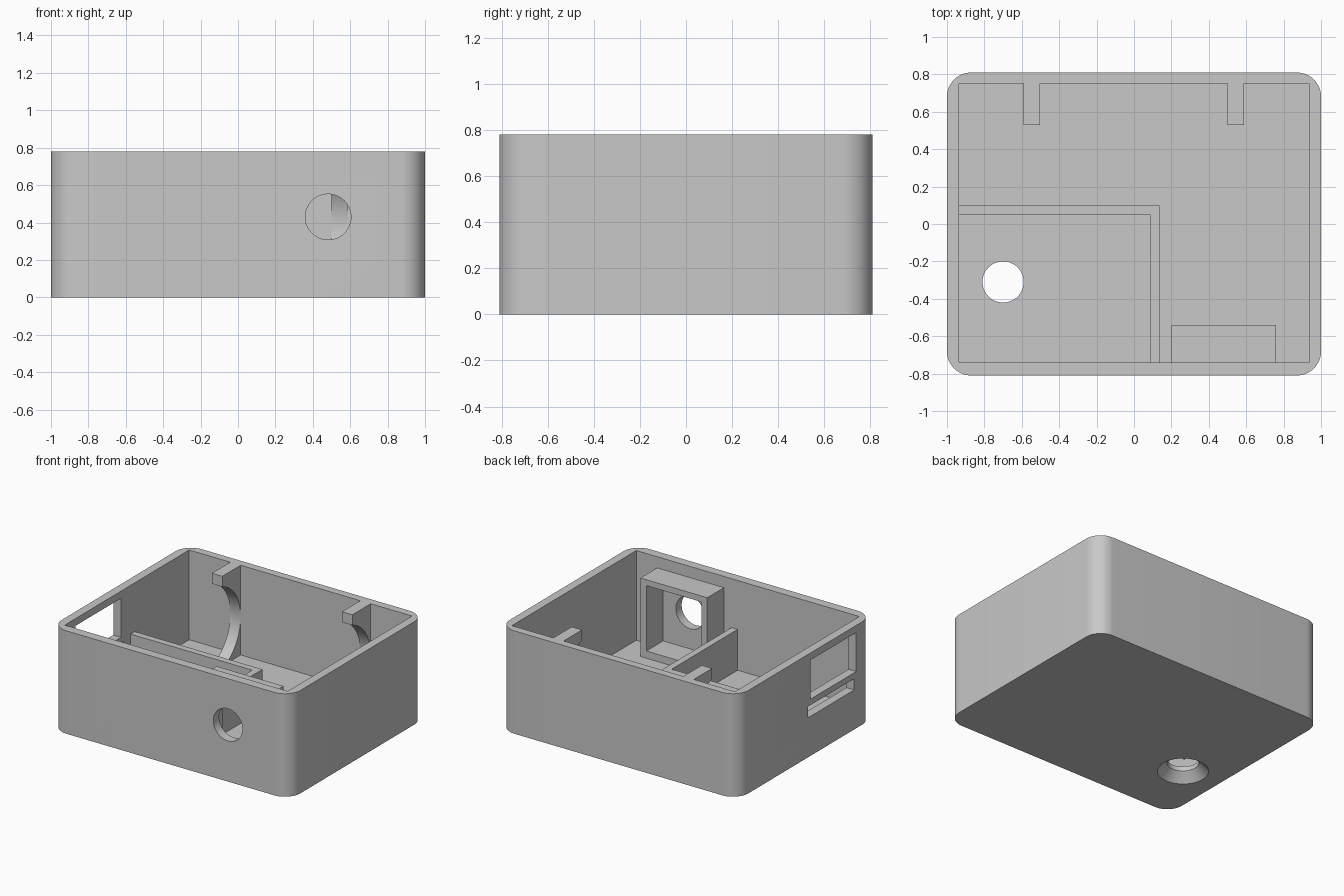
import bpy, bmesh, math
from mathutils import Matrix, Vector

old = bpy.data.objects.get("Cube")
if old:
    bpy.data.objects.remove(old, do_unlink=True)

GREY = (0.58, 0.58, 0.58, 1.0)
mat = bpy.data.materials.new("plain grey")
mat.use_nodes = True
mat.diffuse_color = GREY
mat.node_tree.nodes["Principled BSDF"].inputs["Base Color"].default_value = GREY

FLOOR, TOP = 0.10, 0.78


def finish(name, bm):
    bmesh.ops.recalc_face_normals(bm, faces=bm.faces)
    mesh = bpy.data.meshes.new(name)
    bm.to_mesh(mesh)
    bm.free()
    mesh.materials.append(mat)
    obj = bpy.data.objects.new(name, mesh)
    bpy.context.scene.collection.objects.link(obj)
    return obj


def prism(name, points, offset):
    """Extrude a closed 3D outline along an offset vector."""
    bm = bmesh.new()
    face = bm.faces.new([bm.verts.new(p) for p in points])
    out = bmesh.ops.extrude_face_region(bm, geom=[face])
    verts = [g for g in out["geom"] if isinstance(g, bmesh.types.BMVert)]
    bmesh.ops.translate(bm, verts=verts, vec=offset)
    return finish(name, bm)


def box(name, x, y, z):
    outline = [(x[0], y[0], z[0]), (x[1], y[0], z[0]),
               (x[1], y[1], z[0]), (x[0], y[1], z[0])]
    return prism(name, outline, (0, 0, z[1] - z[0]))


def round_cutter(name, r1, r2, depth, centre, turn=0.0):
    bm = bmesh.new()
    bmesh.ops.create_cone(bm, cap_ends=True, segments=64, radius1=r1, radius2=r2,
                          depth=depth, matrix=Matrix.Translation(centre)
                          @ Matrix.Rotation(turn, 4, 'X'))
    return finish(name, bm)


def cut(obj, cutters):
    """Subtract the cutters, bake the result and drop the cutters."""
    for cutter in cutters:
        cutter.hide_render = True
        mod = obj.modifiers.new("cut", 'BOOLEAN')
        mod.operation = 'DIFFERENCE'
        mod.solver = 'EXACT'
        mod.object = cutter
    graph = bpy.context.evaluated_depsgraph_get()
    mesh = bpy.data.meshes.new_from_object(obj.evaluated_get(graph))
    obj.modifiers.clear()
    obj.data = mesh
    for cutter in cutters:
        bpy.data.objects.remove(cutter, do_unlink=True)


def smooth(obj):
    bpy.ops.object.select_all(action='DESELECT')
    obj.select_set(True)
    bpy.context.view_layer.objects.active = obj
    bpy.ops.object.shade_smooth_by_angle(angle=math.radians(30))


# Enclosure: rounded outline, hollowed, with its openings
R, STEPS = 0.13, 12
outline = []
for quarter, (sx, sy) in enumerate([(1, 1), (-1, 1), (-1, -1), (1, -1)]):
    for i in range(STEPS + 1):
        a = (quarter + i / STEPS) * math.pi / 2
        outline.append((sx * (1 - R) + R * math.cos(a),
                        sy * (0.81 - R) + R * math.sin(a), 0))
enclosure = prism("enclosure", outline, (0, 0, TOP))
cut(enclosure, [
    box("cavity", (-0.935, 0.935), (-0.74, 0.75), (FLOOR, 1.0)),
    box("side_window", (-1.1, -0.9), (-0.61, -0.065), (0.43, 0.725)),
    box("side_slot", (-1.1, -0.9), (-0.585, -0.03), (0.30, 0.385)),
    round_cutter("front_hole", 0.122, 0.122, 0.3, (0.482, -0.8, 0.43), math.pi / 2),
    round_cutter("floor_hole", 0.11, 0.11, 0.5, (-0.70, -0.31, 0.1)),
    round_cutter("countersink", 0.186, 0.11, 0.076, (-0.70, -0.31, 0.028)),
])
smooth(enclosure)

# L-shaped partition around the corner compartment
corner = [(-0.95, 0.05), (0.085, 0.05), (0.085, -0.76),
          (0.135, -0.76), (0.135, 0.10), (-0.95, 0.10)]
prism("partition", [(x, y, FLOOR - 0.02) for x, y in corner],
      (0, 0, 0.41 - FLOOR + 0.02))

# Square frame behind the front hole
frame = box("front_frame", (0.20, 0.76), (-0.76, -0.54), (FLOOR - 0.02, 0.695))
cut(frame, [box("frame_pocket", (0.25, 0.71), (-0.9, -0.4), (0.155, 0.65))])

# Curved cradle ribs on the back wall
cy, cz, r = 0.42, 0.39, 0.33
limit = math.acos((0.53 - cy) / r)
arc = [(cy + r * math.cos(a), cz + r * math.sin(a))
       for a in [limit * (1 - i / 16) for i in range(33)]]
arc = [p for p in arc if p[1] > FLOOR - 0.02]
profile = [(0.78, TOP), (0.53, TOP)] + arc + [(arc[-1][0], 0.07), (0.78, 0.07)]
for name, x in (("right_cradle_rib", -0.59), ("left_cradle_rib", 0.50)):
    rib = prism(name, [(x, y, z) for y, z in profile], (0.087, 0, 0))
    smooth(rib)
